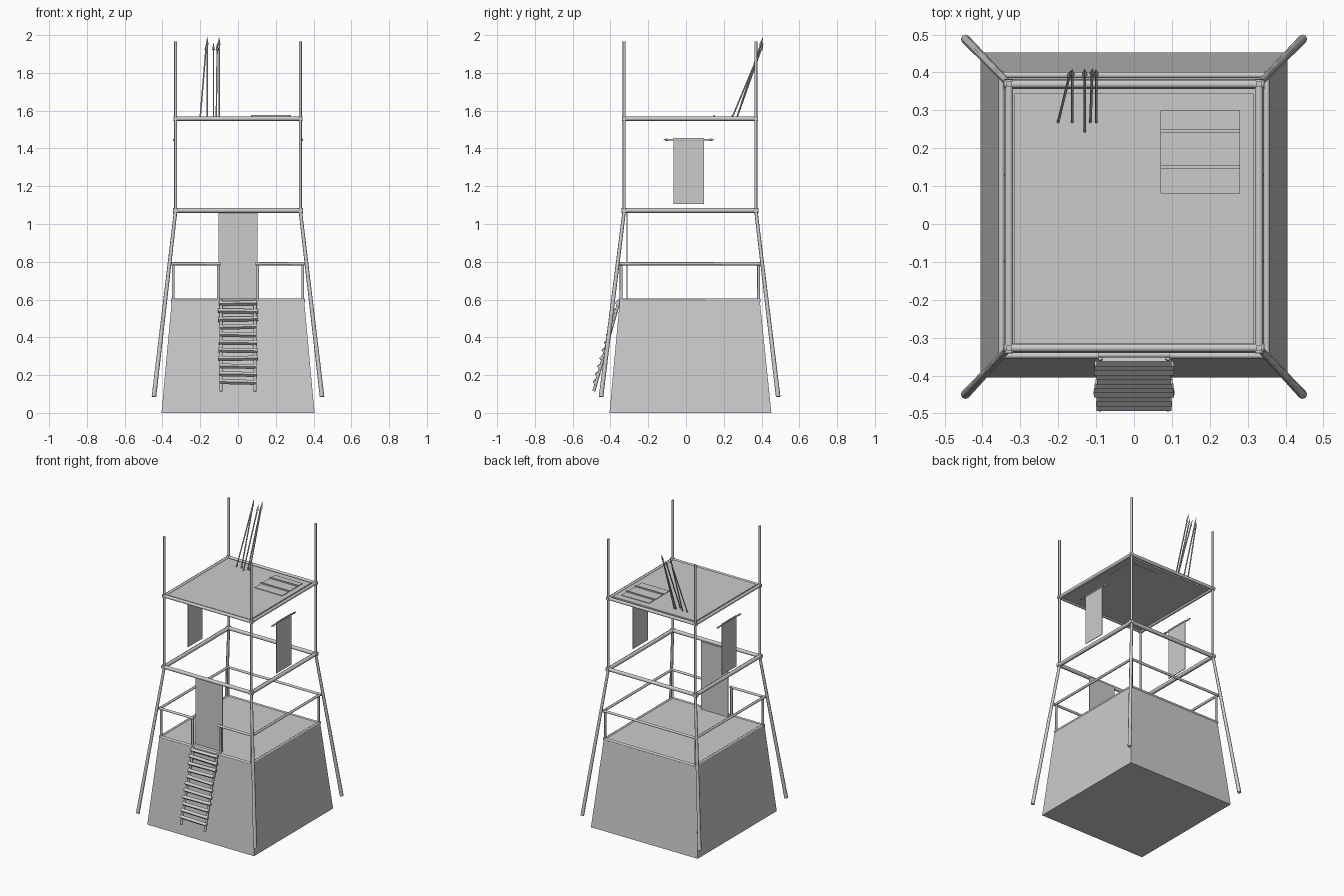
import bpy, bmesh, random
from mathutils import Vector

if "Cube" in bpy.data.objects:
    bpy.data.objects.remove(bpy.data.objects["Cube"])

random.seed(4)


def finish(bm, name):
    bmesh.ops.recalc_face_normals(bm, faces=bm.faces)
    me = bpy.data.meshes.new(name)
    bm.to_mesh(me)
    bm.free()
    ob = bpy.data.objects.new(name, me)
    bpy.context.collection.objects.link(ob)
    return ob


def box(name, lo, hi):
    lo, hi = Vector(lo), Vector(hi)
    bm = bmesh.new()
    bmesh.ops.create_cube(bm, size=1)
    for v in bm.verts:
        v.co = (lo + hi) / 2 + v.co * (hi - lo)
    return finish(bm, name)


def pole(name, a, b, r1, r2=None, sides=6):
    a, b = Vector(a), Vector(b)
    d = b - a
    bm = bmesh.new()
    bmesh.ops.create_cone(bm, cap_ends=True, segments=sides, radius1=r1,
                          radius2=r1 if r2 is None else r2, depth=d.length)
    rot = d.to_track_quat('Z', 'Y')
    for v in bm.verts:
        v.co = (a + b) / 2 + rot @ v.co
    ob = finish(bm, name)
    if sides > 4:
        bpy.context.view_layer.objects.active = ob
        ob.select_set(True)
        bpy.ops.object.shade_smooth_by_angle(angle=1.1)
        ob.select_set(False)
    return ob


def ring(name, x, y0, y1, z, r, front=True):
    # horizontal rails around the tower
    for s in (-1, 1):
        pole(name + "_side", (s * x, y0 - r, z), (s * x, y1 + r, z), r)
    pole(name + "_back", (-x - r, y1, z), (x + r, y1, z), r)
    if front:
        pole(name + "_front", (-x - r, y0, z), (x + r, y0, z), r)


# Tapered solid base
bm = bmesh.new()
bmesh.ops.create_cube(bm, size=1)
for v in bm.verts:
    top = v.co.z > 0
    v.co = Vector(((1 if v.co.x > 0 else -1) * (0.35 if top else 0.405),
                   (0.39 if top else 0.452) if v.co.y > 0 else (-0.35 if top else -0.405),
                   0.6 if top else 0))
finish(bm, "tapered_base")

# Corner legs and upright posts
for s in (-1, 1):
    for foot_y, top_y in ((-0.45, -0.327), (0.488, 0.37)):
        pole("splayed_leg", (s * 0.445, foot_y, 0.085), (s * 0.33, top_y, 1.07), 0.012, 0.009, 8)
        pole("upper_post", (s * 0.33, top_y, 1.06), (s * 0.33, top_y, 1.965), 0.008, None, 8)

# Rails at each level
ring("floor_rail", 0.345, -0.345, 0.386, 0.597, 0.009)
ring("guard_rail", 0.35, -0.347, 0.393, 0.79, 0.009, front=False)
ring("middle_rail", 0.331, -0.328, 0.369, 1.072, 0.014)
ring("roof_rail", 0.33, -0.327, 0.369, 1.558, 0.012)
for s in (-1, 1):
    pole("guard_rail_front", (s * 0.092, -0.347, 0.79), (s * 0.36, -0.347, 0.79), 0.009)
    for x, y in ((0.343, -0.343), (0.105, -0.343), (0.343, 0.385)):
        pole("guard_post", (s * x, y, 0.595), (s * x, y, 0.795), 0.008)

# Roof platform with hatch and battens
box("roof_platform", (-0.315, -0.315, 1.553), (0.315, 0.345, 1.565))
box("roof_hatch", (0.07, 0.08, 1.549), (0.28, 0.30, 1.569))
for y in (0.15, 0.245):
    box("hatch_batten", (0.07, y - 0.004, 1.566), (0.28, y + 0.004, 1.577))

# Door curtain
box("door_curtain", (-0.102, -0.314, 0.6), (0.102, -0.309, 1.065))

# Hanging side banners on pointed rods
for s in (-1, 1):
    x = s * 0.336
    box("banner", (x - 0.002, -0.065, 1.105), (x + 0.002, 0.095, 1.455))
    pole("banner_rod", (x, -0.1, 1.446), (x, 0.13, 1.446), 0.005)
    pole("rod_tip", (x, -0.095, 1.446), (x, -0.12, 1.446), 0.008, 0.001)
    pole("rod_tip", (x, 0.125, 1.446), (x, 0.15, 1.446), 0.008, 0.001)

# Ladder
foot, head = Vector((0, -0.488, 0.115)), Vector((0, -0.352, 0.6))
for s in (-1, 1):
    off = Vector((s * 0.09, 0, 0))
    pole("ladder_side", foot + off, head + off, 0.008)
for i in range(11):
    p = foot.lerp(head, 0.1 + 0.086 * i)
    w = 0.1 + random.uniform(-0.004, 0.007)
    tilt = random.uniform(-0.003, 0.003)
    pole("ladder_rung", p + Vector((-w, -0.006, -tilt)), p + Vector((w, -0.006, tilt)), 0.013, None, 4)

# Spears leaning on the roof
for x0, y0, x1, y1, z1 in ((-0.2, 0.27, -0.167, 0.405, 1.96), (-0.163, 0.27, -0.163, 0.408, 1.99),
                           (-0.13, 0.245, -0.13, 0.41, 1.96), (-0.115, 0.27, -0.11, 0.41, 1.96),
                           (-0.1, 0.27, -0.1, 0.408, 1.99)):
    a, b = Vector((x0, y0, 1.565)), Vector((x1, y1, z1))
    neck = a.lerp(b, 0.9)
    pole("spear_shaft", a, neck, 0.004)
    pole("spear_head", neck, b, 0.008, 0.0005, 4)
